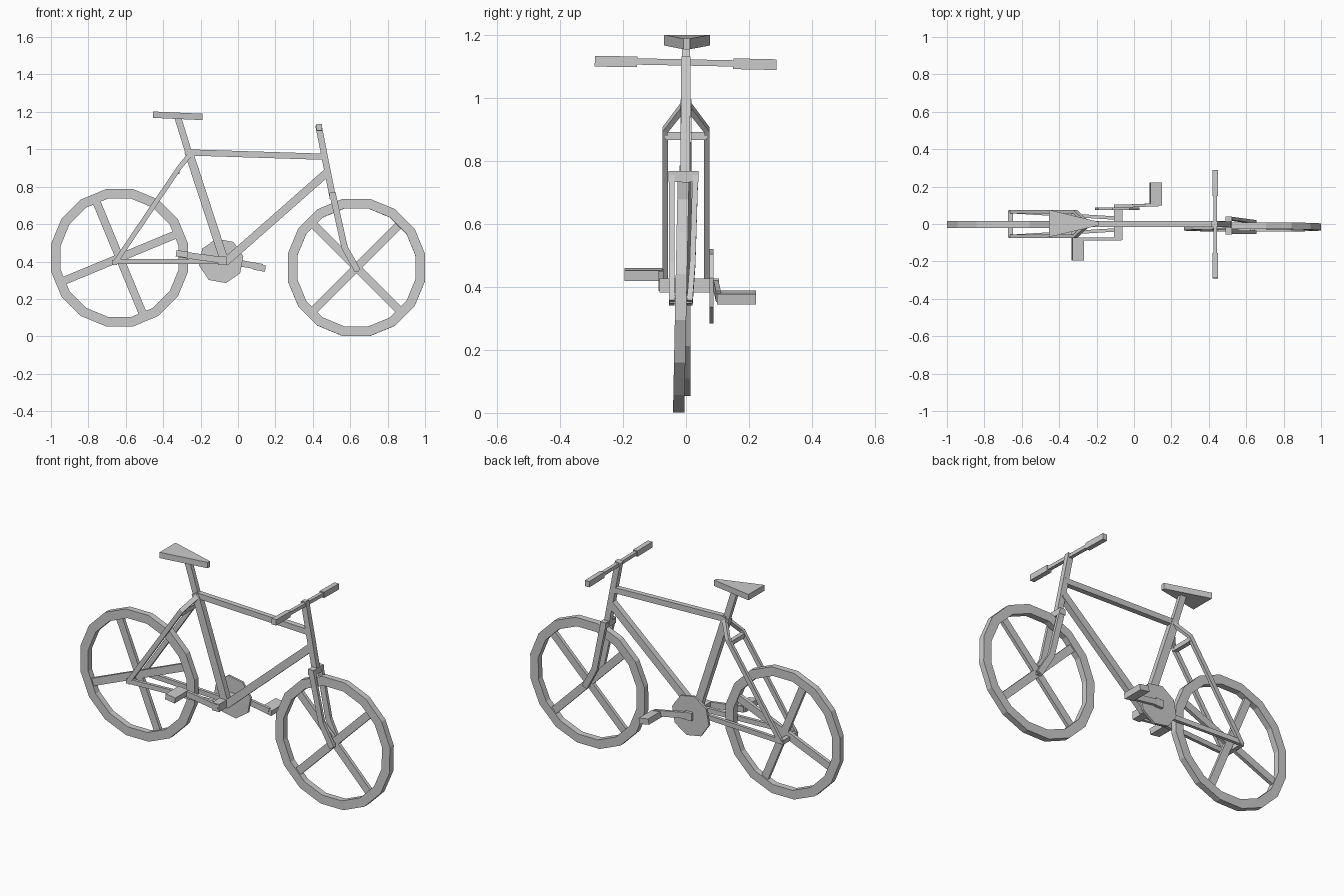
import bpy, bmesh, math
from mathutils import Vector, Matrix

cube = bpy.data.objects.get("Cube")
if cube:
    bpy.data.objects.remove(cube, do_unlink=True)

grey = bpy.data.materials.new("plain grey")
grey.use_nodes = True
grey.diffuse_color = (0.6, 0.6, 0.6, 1)
grey.node_tree.nodes["Principled BSDF"].inputs["Base Color"].default_value = grey.diffuse_color


def finish(name, bm):
    bmesh.ops.recalc_face_normals(bm, faces=bm.faces)
    mesh = bpy.data.meshes.new(name)
    bm.to_mesh(mesh)
    bm.free()
    mesh.materials.append(grey)
    obj = bpy.data.objects.new(name, mesh)
    bpy.context.collection.objects.link(obj)
    return obj


def sweep(bm, points, width, depth):
    """Rectangular bar along a path; depth runs sideways (y) unless the path does."""
    pts = [Vector(p) for p in points]
    ref = Vector((0, 1, 0))
    if abs((pts[-1] - pts[0]).normalized().y) > 0.9:
        ref = Vector((1, 0, 0))
    rings = []
    for i, p in enumerate(pts):
        t = (pts[min(i + 1, len(pts) - 1)] - pts[max(i - 1, 0)]).normalized()
        a = (ref - t * ref.dot(t)).normalized()
        b = t.cross(a)
        rings.append([bm.verts.new(p + a * depth / 2 * s + b * width / 2 * u)
                      for s, u in ((1, 1), (-1, 1), (-1, -1), (1, -1))])
    for r, s in zip(rings, rings[1:]):
        for k in range(4):
            n = (k + 1) % 4
            bm.faces.new((r[k], r[n], s[n], s[k]))
    bm.faces.new(rings[0])
    bm.faces.new(rings[-1])


def bar(name, points, width, depth):
    bm = bmesh.new()
    sweep(bm, points, width, depth)
    return finish(name, bm)


def wheel(name, centre, spoke_angle, tilt, sides=16, outer=0.374, inner=0.322, half=0.018):
    bm = bmesh.new()
    rings = []
    for i in range(sides):
        a = (i + 0.5) * math.tau / sides
        rings.append([bm.verts.new((r * math.cos(a), y, r * math.sin(a)))
                      for r, y in ((outer, -half), (outer, half), (inner, half), (inner, -half))])
    for i in range(sides):
        r, s = rings[i], rings[(i + 1) % sides]
        for k in range(4):
            n = (k + 1) % 4
            bm.faces.new((r[k], r[n], s[n], s[k]))
    # two crossing full-width spokes
    for a in (spoke_angle, spoke_angle + 90):
        d = Vector((math.cos(math.radians(a)), 0, math.sin(math.radians(a)))) * (inner + 0.005)
        sweep(bm, (-d, d), 0.043, 0.02)
    obj = finish(name, bm)
    obj.location = centre
    obj.rotation_euler.x = tilt


# wheels
wheel("front_wheel", (0.633, -0.016, 0.368), 45, -0.02)
wheel("rear_wheel", (-0.633, -0.003, 0.42), 22.5, 0)

# main frame
bracket = (-0.07, 0, 0.395)
bar("seat_tube", (bracket, (-0.265, 0, 0.99)), 0.045, 0.034)
bar("seat_post", ((-0.26, 0, 0.97), (-0.325, 0, 1.18)), 0.036, 0.024)
bar("top_tube", ((-0.265, 0, 0.983), (0.465, 0, 0.96)), 0.033, 0.03)
bar("down_tube", (bracket, (0.475, 0, 0.875)), 0.043, 0.034)
bar("steering_tube", ((0.43, 0, 1.13), (0.505, -0.003, 0.75)), 0.034, 0.03)

# rear stays with bridge and axle
for side, s in (("left", 1), ("right", -1)):
    y = 0.066 * s
    bar(side + "_chain_stay", ((-0.66, y, 0.4), (-0.07, 0.03 * s, 0.4)), 0.028, 0.018)
    bar(side + "_seat_stay", ((-0.66, y, 0.39), (-0.315, y, 0.9), (-0.255, 0.008 * s, 0.975)), 0.026, 0.018)
bar("stay_bridge", ((-0.325, -0.066, 0.88), (-0.325, 0.066, 0.88)), 0.025, 0.025)
bar("rear_axle", ((-0.66, -0.07, 0.395), (-0.66, 0.07, 0.395)), 0.025, 0.025)

# front fork
bar("fork_crown", ((0.507, -0.056, 0.752), (0.507, 0.04, 0.752)), 0.035, 0.035)
for side, top, low in (("left", 0.03, 0.012), ("right", -0.045, -0.045)):
    bar(side + "_fork_blade", ((0.505, top, 0.765), (0.57, (top + low) / 2, 0.475), (0.64, low, 0.35)), 0.034, 0.018)
bar("front_axle", ((0.633, -0.052, 0.36), (0.633, 0.02, 0.36)), 0.025, 0.025)

# handlebar and grips
bar("handlebar", ((0.434, -0.2, 1.118), (0.434, 0.2, 1.11)), 0.02, 0.02)
bar("right_grip", ((0.434, -0.29, 1.118), (0.434, -0.155, 1.116)), 0.034, 0.028)
bar("left_grip", ((0.434, 0.15, 1.11), (0.434, 0.288, 1.107)), 0.034, 0.028)

# saddle: wedge tapering to a narrow nose
bm = bmesh.new()
outline = ((-0.455, -0.07, 1.202), (-0.455, 0.076, 1.202), (-0.19, 0.012, 1.19), (-0.19, -0.008, 1.19))
top = [bm.verts.new(p) for p in outline]
low = [bm.verts.new((x, y, z - 0.034)) for x, y, z in outline]
bm.faces.new(top)
bm.faces.new(low)
for k in range(4):
    n = (k + 1) % 4
    bm.faces.new((top[k], top[n], low[n], low[k]))
finish("saddle", bm)

# chainring and crank shaft
bm = bmesh.new()
bmesh.ops.create_cone(bm, cap_ends=True, segments=8, radius1=0.121, radius2=0.121, depth=0.013)
bmesh.ops.transform(bm, verts=bm.verts, matrix=Matrix.Translation((-0.09, 0.081, 0.403))
                    @ Matrix.Rotation(math.pi / 2, 4, "X") @ Matrix.Rotation(math.radians(12), 4, "Z"))
finish("chainring", bm)
bar("crank_shaft", ((-0.085, -0.085, 0.405), (-0.085, 0.105, 0.405)), 0.045, 0.045)

# crank arms and pedals
bar("left_crank_arm", ((-0.1, 0.094, 0.41), (0.13, 0.103, 0.37)), 0.034, 0.016)
bar("right_crank_arm", ((-0.07, -0.079, 0.405), (-0.32, -0.079, 0.44)), 0.034, 0.016)
for name, x, z, y0, y1, tilt in (("left_pedal", 0.116, 0.367, 0.098, 0.222, 10),
                                 ("right_pedal", -0.3, 0.44, -0.195, -0.075, 8)):
    pedal = bar(name, ((0, y0, 0), (0, y1, 0)), 0.033, 0.062)
    pedal.location = (x, 0, z)
    pedal.rotation_euler.y = math.radians(tilt)
